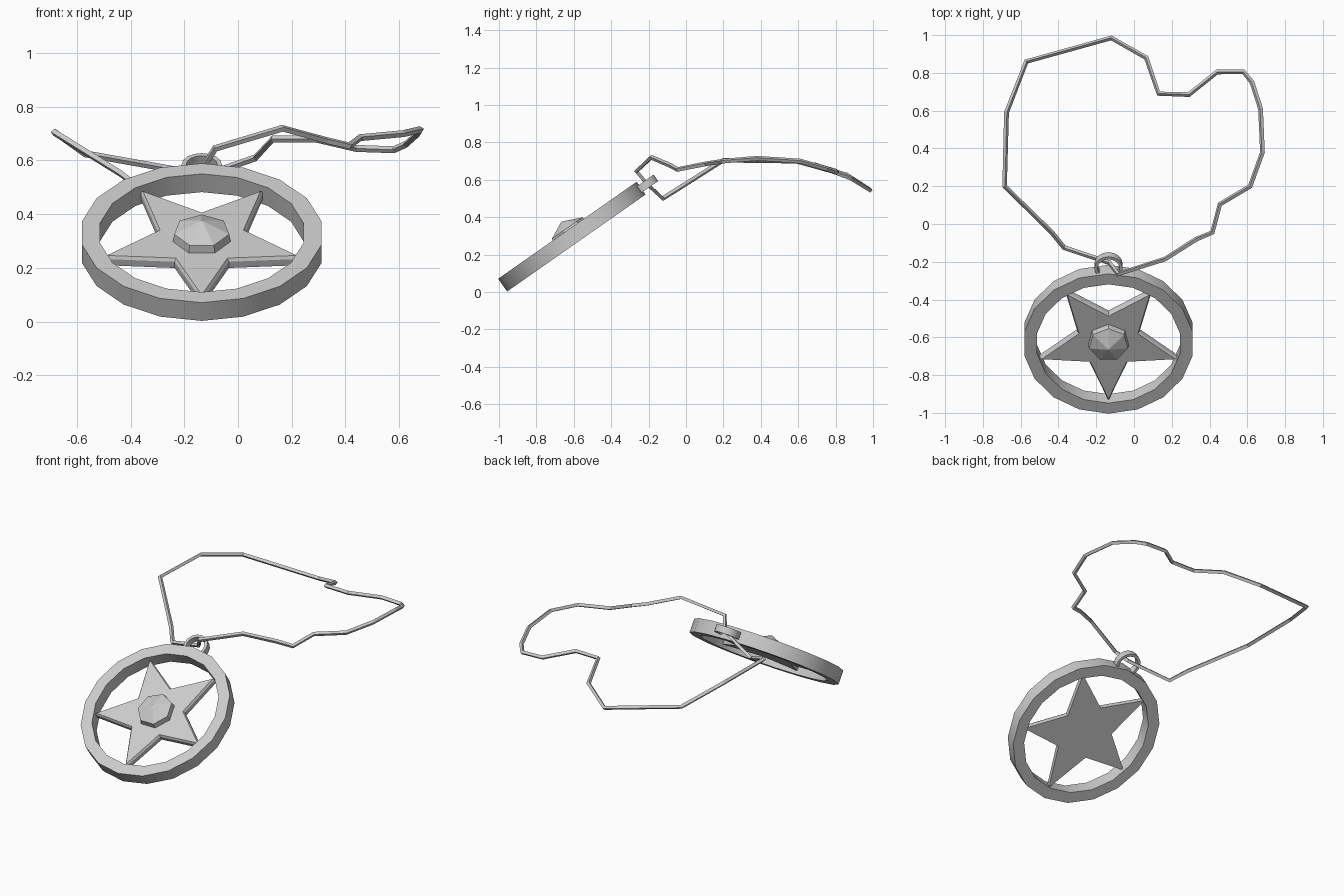
import bpy, bmesh
from math import sin, cos, pi, radians
from mathutils import Matrix

if "Cube" in bpy.data.objects:
    bpy.data.objects.remove(bpy.data.objects["Cube"])

# pendant frame: tilted back 35 degrees
TILT = Matrix.Translation((-0.135, -0.61, 0.296)) @ Matrix.Rotation(radians(35), 4, 'X')


def polygon(radii, n, z, start, cy=0.0):
    """Closed loop of n points, cycling through the given radii."""
    return [(radii[i % len(radii)] * cos(start + 2 * pi * i / n),
             cy + radii[i % len(radii)] * sin(start + 2 * pi * i / n), z) for i in range(n)]


def loft(name, loops, closed=False, smooth=False):
    """Skin successive loops; close into a ring or cap both ends."""
    bm = bmesh.new()
    rows = [[bm.verts.new(p) for p in loop] for loop in loops]
    pairs = list(zip(rows, rows[1:])) + ([(rows[-1], rows[0])] if closed else [])
    n = len(rows[0])
    for a, b in pairs:
        for i in range(n):
            j = (i + 1) % n
            bm.faces.new((a[i], a[j], b[j], b[i]))
    if not closed:
        bm.faces.new(rows[0][::-1])
        bm.faces.new(rows[-1])
    bmesh.ops.remove_doubles(bm, verts=bm.verts, dist=1e-5)
    bmesh.ops.recalc_face_normals(bm, faces=bm.faces)
    me = bpy.data.meshes.new(name)
    bm.to_mesh(me)
    bm.free()
    ob = bpy.data.objects.new(name, me)
    bpy.context.collection.objects.link(ob)
    ob.matrix_world = TILT
    if smooth:
        bpy.ops.object.select_all(action='DESELECT')
        ob.select_set(True)
        bpy.context.view_layer.objects.active = ob
        bpy.ops.object.shade_smooth_by_angle(angle=radians(35))
    return ob


def band(name, r_out, r_in, half, n, cy=0.0):
    loft(name, [polygon([r], n, z, -pi / 2, cy) for r, z in
                ((r_out, -half), (r_out, half), (r_in, half), (r_in, -half))],
         closed=True, smooth=True)


# outer rim and hanging loop
band("pendant_rim", 0.452, 0.384, 0.0415, 18)
band("hanging_loop", 0.075, 0.058, 0.021, 16, cy=0.473)

# five-pointed star, tip down, with chamfered front edge
loft("star", [polygon(r, 10, z, -pi / 2) for r, z in
              (((0.39, 0.172), -0.02), ((0.39, 0.172), 0.008), ((0.372, 0.163), 0.02))])

# seven-sided gem with low pointed crown
gem = [polygon([r], 7, z, pi / 2) for r, z in ((0.112, 0.012), (0.105, 0.052))]
ob = loft("gem", gem)
bm = bmesh.new()
bm.from_mesh(ob.data)
bm.faces.ensure_lookup_table()
top = max(bm.faces, key=lambda f: f.calc_center_median().z)
apex = bmesh.ops.poke(bm, faces=[top])["verts"][0]
apex.co.z = 0.098
bm.to_mesh(ob.data)
bm.free()

# cord path, lying in a loose closed loop through the hanging loop
path = [(-.12, .985, .545), (.065, .88, .61), (.13, .69, .68), (.29, .685, .68),
        (.44, .805, .645), (.58, .805, .64), (.625, .75, .66), (.67, .61, .70),
        (.68, .38, .715), (.615, .20, .70), (.455, .105, .685), (.415, -.045, .655),
        (.33, -.08, .675), (.165, -.185, .72), (-.085, -.265, .645),
        (-.13, -.205, .575), (-.37, -.125, .50), (-.435, -.045, .55),
        (-.685, .20, .705), (-.675, .59, .70), (-.57, .86, .625)]
cu = bpy.data.curves.new("cord", 'CURVE')
cu.dimensions = '3D'
cu.bevel_depth = 0.013
cu.bevel_resolution = 0
sp = cu.splines.new('POLY')
sp.points.add(len(path) - 1)
for pt, co in zip(sp.points, path):
    pt.co = (*co, 1)
sp.use_cyclic_u = True
sp.use_smooth = False
cord = bpy.data.objects.new("cord", cu)
bpy.context.collection.objects.link(cord)
bpy.ops.object.select_all(action='DESELECT')
cord.select_set(True)
bpy.context.view_layer.objects.active = cord
bpy.ops.object.convert(target='MESH')
